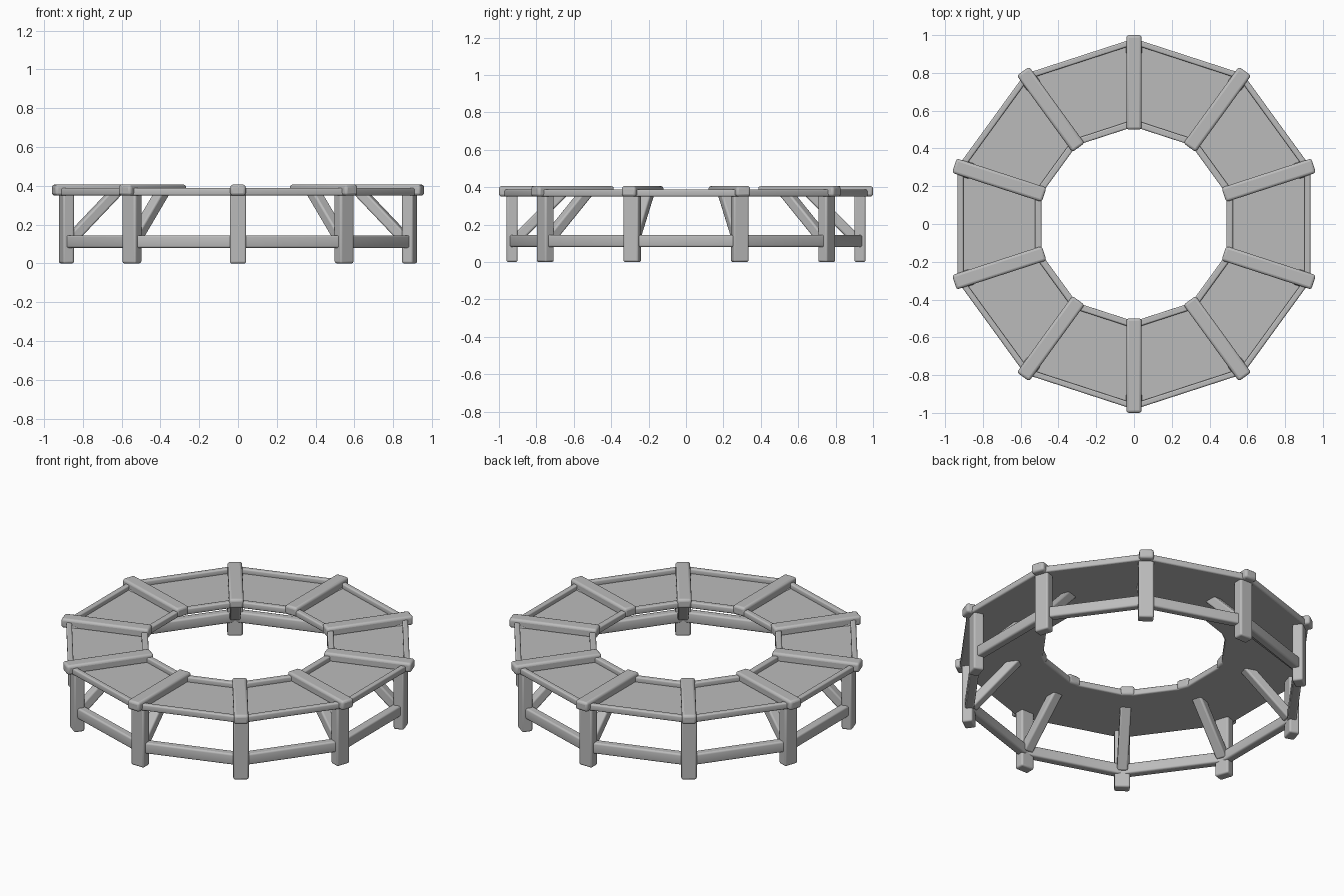
import bpy, bmesh, math
from mathutils import Matrix, Vector

old = bpy.data.objects.get("Cube")
if old:
    bpy.data.objects.remove(old, do_unlink=True)

SIDES = 10
STEP = math.tau / SIDES
HALF = STEP / 2

grey = bpy.data.materials.new("plain grey")
grey.use_nodes = True
colour = (0.5, 0.5, 0.5, 1)
grey.diffuse_color = colour
grey.node_tree.nodes["Principled BSDF"].inputs["Base Color"].default_value = colour


def finish(name, bm, bevel=0.0):
    bmesh.ops.recalc_face_normals(bm, faces=bm.faces)
    mesh = bpy.data.meshes.new(name)
    bm.to_mesh(mesh)
    bm.free()
    mesh.materials.append(grey)
    obj = bpy.data.objects.new(name, mesh)
    bpy.context.collection.objects.link(obj)
    if bevel:
        mod = obj.modifiers.new("soft edges", 'BEVEL')
        mod.width = bevel
        mod.segments = 3
    bpy.ops.object.select_all(action='DESELECT')
    obj.select_set(True)
    bpy.context.view_layer.objects.active = obj
    bpy.ops.object.shade_smooth_by_angle(angle=math.radians(40))
    return obj


def spoke_bar(name, start, end, width, depth, bevel):
    """Bar between two (radius, height) points, standing on every spoke."""
    a, b = Vector((start[0], 0, start[1])), Vector((end[0], 0, end[1]))
    along = (b - a).normalized()
    side = Vector((0, 1, 0))
    frame = Matrix((along, side, along.cross(side))).transposed().to_4x4()
    size = Matrix.Diagonal(((b - a).length, width, depth, 1))
    for i in range(SIDES):
        turn = Matrix.Rotation(math.pi / 2 + i * STEP, 4, 'Z')
        bm = bmesh.new()
        bmesh.ops.create_cube(
            bm, size=1, matrix=turn @ Matrix.Translation((a + b) / 2) @ frame @ size)
        finish(f"{name}_{i + 1}", bm, bevel)


def ring(name, inner, outer, low, high, bevel=0.0):
    """Ten-sided ring; inner and outer are distances to the flat sides."""
    bm = bmesh.new()
    loops = []
    for i in range(SIDES):
        ang = math.pi / 2 + i * STEP
        loops.append([bm.verts.new((r / math.cos(HALF) * math.cos(ang),
                                    r / math.cos(HALF) * math.sin(ang), z))
                      for r, z in ((inner, low), (outer, low),
                                   (outer, high), (inner, high))])
    for i in range(SIDES):
        p, q = loops[i], loops[(i + 1) % SIDES]
        for k in range(4):
            n = (k + 1) % 4
            bm.faces.new((p[k], p[n], q[n], q[k]))
    return finish(name, bm, bevel)


# Upright posts, top beams and diagonal braces
spoke_bar("post", (0.93, 0), (0.93, 0.37), 0.085, 0.06, 0.01)
spoke_bar("top_beam", (0.5, 0.378), (1.0, 0.378), 0.08, 0.056, 0.014)
spoke_bar("brace", (0.915, 0.115), (0.655, 0.375), 0.06, 0.055, 0.01)

# Rail joining the posts, and the deck with its two rims
ring("lower_rail", 0.858, 0.908, 0.08, 0.145, 0.01)
ring("outer_rim", 0.903, 0.934, 0.35, 0.388, 0.008)
ring("inner_rim", 0.49, 0.525, 0.35, 0.388, 0.008)
ring("deck", 0.5, 0.92, 0.35, 0.36)
